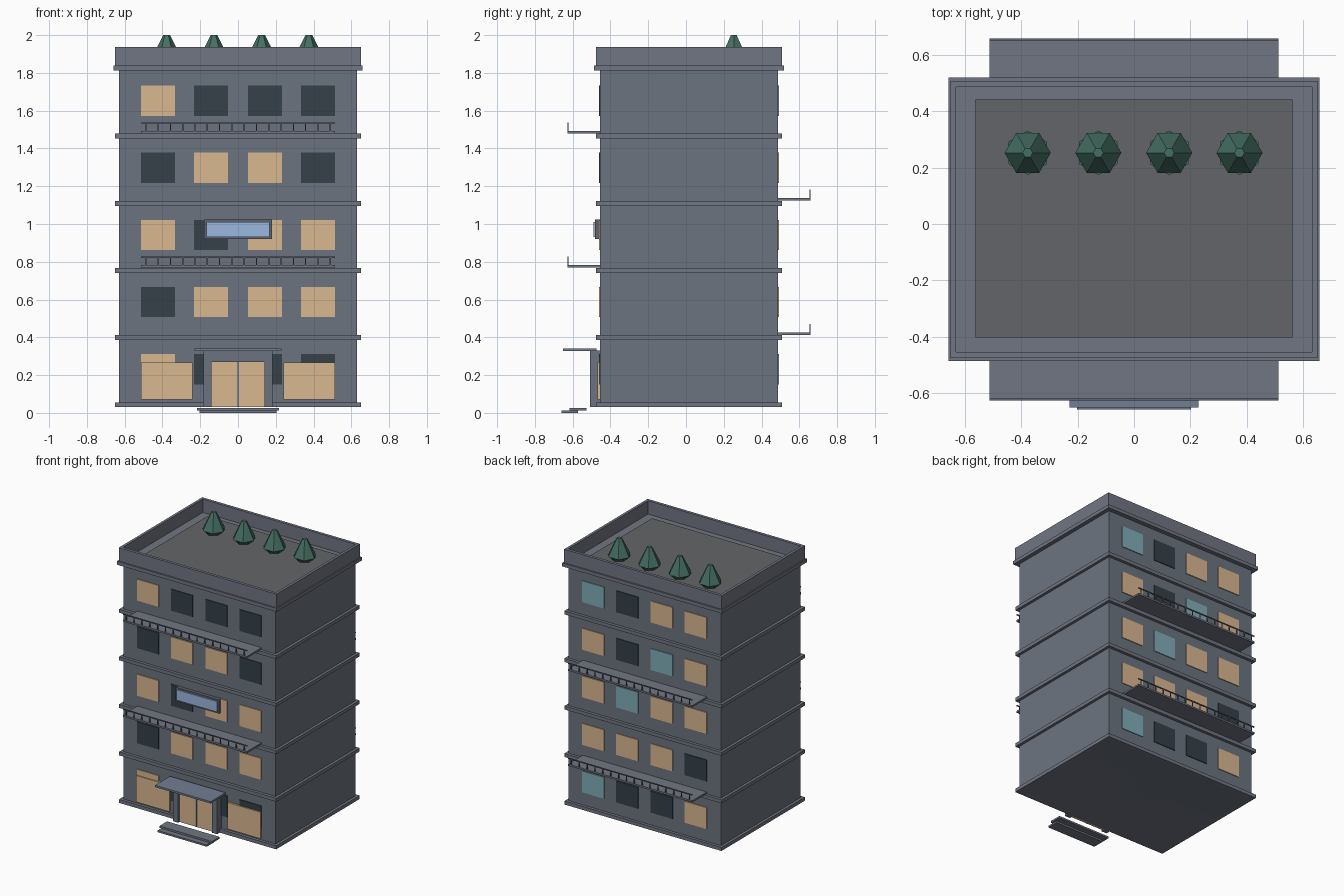
import bpy, bmesh, math
from mathutils import Matrix, Vector

if "Cube" in bpy.data.objects:
    bpy.data.objects.remove(bpy.data.objects["Cube"])


def mat(name, r, g, b):
    m = bpy.data.materials.new(name)
    m.diffuse_color = (r, g, b, 1)
    m.use_nodes = True
    m.node_tree.nodes["Principled BSDF"].inputs["Base Color"].default_value = m.diffuse_color
    return m


WALL = mat("wall", .15, .175, .215)
TRIM = mat("trim", .165, .18, .225)
RAIL = mat("rail", .12, .13, .16)
CANOPY = mat("canopy", .17, .21, .29)
DECK = mat("deck", .125, .13, .14)
GREEN = mat("foliage", .06, .16, .125)
SIGN = mat("sign_blue", .33, .48, .74)
GLASS = {"w": mat("warm_glass", .70, .48, .28),
         "d": mat("dark_glass", .035, .052, .066),
         "c": mat("pale_glass", .22, .42, .48)}


def make(name, bm, material):
    me = bpy.data.meshes.new(name)
    bm.to_mesh(me)
    bm.free()
    me.materials.append(material)
    ob = bpy.data.objects.new(name, me)
    bpy.context.collection.objects.link(ob)
    return ob


def boxes(name, material, *spans):
    """Each span is (x0, x1, y0, y1, z0, z1)."""
    bm = bmesh.new()
    for x0, x1, y0, y1, z0, z1 in spans:
        m = Matrix.Translation(((x0 + x1) / 2, (y0 + y1) / 2, (z0 + z1) / 2))
        m = m @ Matrix.Diagonal((x1 - x0, y1 - y0, z1 - z0, 1))
        bmesh.ops.create_cube(bm, size=1, matrix=m)
    return make(name, bm, material)


F, B = -.455, .487      # front and back wall planes
FLOOR = .3555           # storey height
Z0 = .03

# Main block, floor bands and cornice
boxes("building_body", WALL, (-.63, .63, F, B, Z0, 1.82))
for i in range(5):
    z = Z0 + i * FLOOR
    boxes("floor_band", TRIM, (-.65, .65, F - .022, B + .022, z, z + .026))
boxes("roof_cornice", TRIM, (-.66, .66, -.487, .52, 1.812, 1.838))

# Parapet and roof deck
boxes("parapet", TRIM,
      (-.652, .652, F - .022, F, 1.838, 1.938),
      (-.652, .652, B, B + .022, 1.838, 1.938),
      (-.652, -.632, F, B, 1.838, 1.938),
      (.632, .652, F, B, 1.838, 1.938))
boxes("roof_deck", DECK, (-.563, .563, -.403, .443, 1.836, 1.845))

# Windows, rows from the ground up, left to right along +x
COLS = (-.424, -.142, .142, .424)
FRONT = ("wddd", "dwww", "wdww", "dwwd", "wddd")
FRONT = FRONT[:3] + ("dwwd", "wddd")
BACK = ("wddc", "dwww", "wwcw", "wcdw", "wwdc")
for rows, side, y0, y1 in ((FRONT, "front", F - .006, F + .01),
                           (BACK, "back", B - .01, B + .006)):
    for i, row in enumerate(rows):
        z = .231 + i * FLOOR
        for x, c in zip(COLS, row):
            boxes(side + "_window", GLASS[c], (x - .09, x + .09, y0, y1, z - .08, z + .08))


# Balconies with a railing along the outer edge
def balcony(floor, wall, out):
    z = Z0 + floor * FLOOR + .028
    edge = wall + out * .173

    def span(x0, x1, ya, yb, za, zb):
        return (x0, x1, min(ya, yb), max(ya, yb), za, zb)
    boxes("balcony_slab", TRIM, span(-.513, .513, wall, edge, z, z + .013))
    inner = edge - out * .007
    posts = [span(x - .003, x + .003, inner, edge, z + .01, z + .056)
             for x in (-.488 + .0651 * k for k in range(16))]
    boxes("balcony_railing", RAIL, span(-.513, .513, inner, edge, z + .051, z + .058), *posts)


for floor in (2, 4):
    balcony(floor, F, -1)
for floor in (1, 3):
    balcony(floor, B, 1)

# Blank sign panel
boxes("sign_frame", RAIL, (-.18, .18, -.481, F, .92, 1.023))
boxes("sign_panel", SIGN, (-.168, .168, -.489, -.478, .932, 1.01))

# Entrance: frame, doors, canopy, steps and shop windows
boxes("entrance_frame", WALL,
      (-.183, -.14, -.508, F, Z0, .33),
      (.14, .183, -.508, F, Z0, .33),
      (-.14, .14, -.508, F, .27, .33))
boxes("entrance_doors", GLASS["w"], (-.14, -.004, -.492, F, Z0, .27), (.004, .14, -.492, F, Z0, .27))
boxes("door_divider", CANOPY, (-.004, .004, -.497, F, Z0, .27))
boxes("entrance_canopy", CANOPY, (-.23, .23, -.652, -.475, .327, .341))
boxes("lower_step", TRIM, (-.203, .203, -.66, -.573, 0, .013))
boxes("upper_step", TRIM, (-.217, .217, -.618, -.528, .013, .027))
for s in (-1, 1):
    a, b = sorted((s * .24, s * .514))
    boxes("shop_window", GLASS["w"], (a, b, -.469, F, .07, .268))


# Roof shrubs: faceted cone over a tapered base turned by half a side
def frustum(bm, centre, r0, r1, z0, z1, turn):
    m = Matrix.Translation(Vector((*centre, (z0 + z1) / 2))) @ Matrix.Rotation(turn, 4, "Z")
    bmesh.ops.create_cone(bm, cap_ends=True, segments=6, radius1=r0, radius2=r1,
                          depth=z1 - z0, matrix=m)


for x in (-.378, -.127, .125, .375):
    bm = bmesh.new()
    up = math.pi / 6
    frustum(bm, (x, .253), .082, .018, 1.872, 2.0, up)
    frustum(bm, (x, .253), .055, .079, 1.843, 1.874, 0)
    make("roof_shrub", bm, GREEN)
